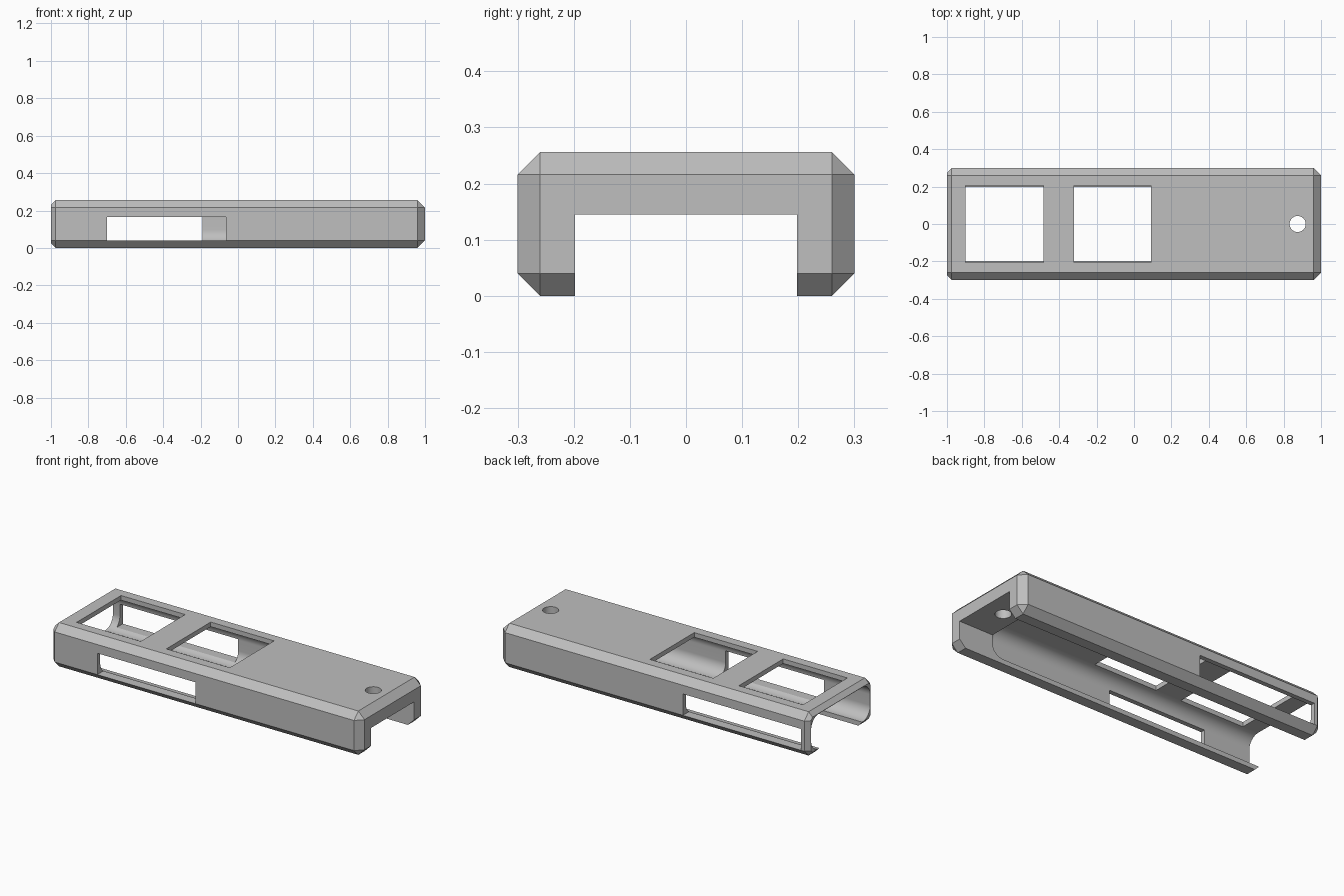
import bpy
import bmesh
from mathutils import Matrix, Vector

if "Cube" in bpy.data.objects:
    bpy.data.objects.remove(bpy.data.objects["Cube"], do_unlink=True)

WALL, SLOT, HEIGHT = 0.027, 0.198, 0.256


def finish(name, bm):
    mesh = bpy.data.meshes.new(name)
    bm.to_mesh(mesh)
    bm.free()
    obj = bpy.data.objects.new(name, mesh)
    bpy.context.collection.objects.link(obj)
    return obj


def box(name, x, y, z, bevel=0, segments=1):
    """Box from three (low, high) ranges, with optional bevelled edges."""
    low, high = (Vector(c) for c in zip(x, y, z))
    bm = bmesh.new()
    place = Matrix.Translation((low + high) / 2) @ Matrix.Diagonal((*(high - low), 1))
    bmesh.ops.create_cube(bm, size=1, matrix=place)
    if bevel:
        bmesh.ops.bevel(bm, geom=bm.edges[:], offset=bevel, segments=segments,
                        profile=0.5, affect='EDGES')
    return finish(name, bm)


def cut(target, cutter):
    """Subtract the cutter, then discard it."""
    cutter.hide_render = True
    mod = target.modifiers.new(cutter.name, 'BOOLEAN')
    mod.operation, mod.solver, mod.object = 'DIFFERENCE', 'EXACT', cutter
    bpy.context.view_layer.objects.active = target
    bpy.ops.object.modifier_apply(modifier=mod.name)
    bpy.data.objects.remove(cutter, do_unlink=True)


# Chamfered outer body, with its open end trimmed through the chamfer
housing = box("housing", (-1.015, 1), (-0.3, 0.3), (0, HEIGHT), 0.04)
cut(housing, box("end_trim", (-1.5, -1), (-1, 1), (-1, 1)))

# Rounded cavity, open at one end and stopping at the solid end block
half = 0.3 - WALL
cut(housing, box("cavity", (-1.3, 0.78), (-half, half), (WALL, HEIGHT - WALL), 0.07, 10))

# Slot along the whole underside and through the end block
cut(housing, box("underside_slot", (-1.3, 1.3), (-SLOT, SLOT), (-0.1, 0.145)))

# Two top windows
for x in ((-0.9, -0.485), (-0.32, 0.09)):
    cut(housing, box("top_window", x, (-0.205, 0.205), (0.2, 0.4)))

# Side windows, longer at the back
for x, y in (((-0.7, -0.065), (-0.4, -0.2)), ((-0.955, -0.19), (0.2, 0.4))):
    cut(housing, box("side_window", x, y, (0.04, 0.165)))

# Round hole through the end block
bm = bmesh.new()
bmesh.ops.create_cone(bm, cap_ends=True, segments=40, radius1=0.043, radius2=0.043,
                      depth=0.6, matrix=Matrix.Translation((0.875, 0, 0.2)))
cut(housing, finish("cord_hole", bm))

# Grey finish, smooth only on the rounded surfaces
grey = bpy.data.materials.new("plain grey")
grey.use_nodes = True
grey.diffuse_color = (0.52, 0.52, 0.52, 1)
grey.node_tree.nodes["Principled BSDF"].inputs["Base Color"].default_value = grey.diffuse_color
housing.data.materials.clear()
housing.data.materials.append(grey)
for face in housing.data.polygons:
    face.material_index = 0

bpy.ops.object.select_all(action='DESELECT')
housing.select_set(True)
bpy.context.view_layer.objects.active = housing
bpy.ops.object.shade_smooth_by_angle(angle=0.5)
normals = housing.modifiers.new("clean_normals", 'WEIGHTED_NORMAL')
normals.keep_sharp = True
